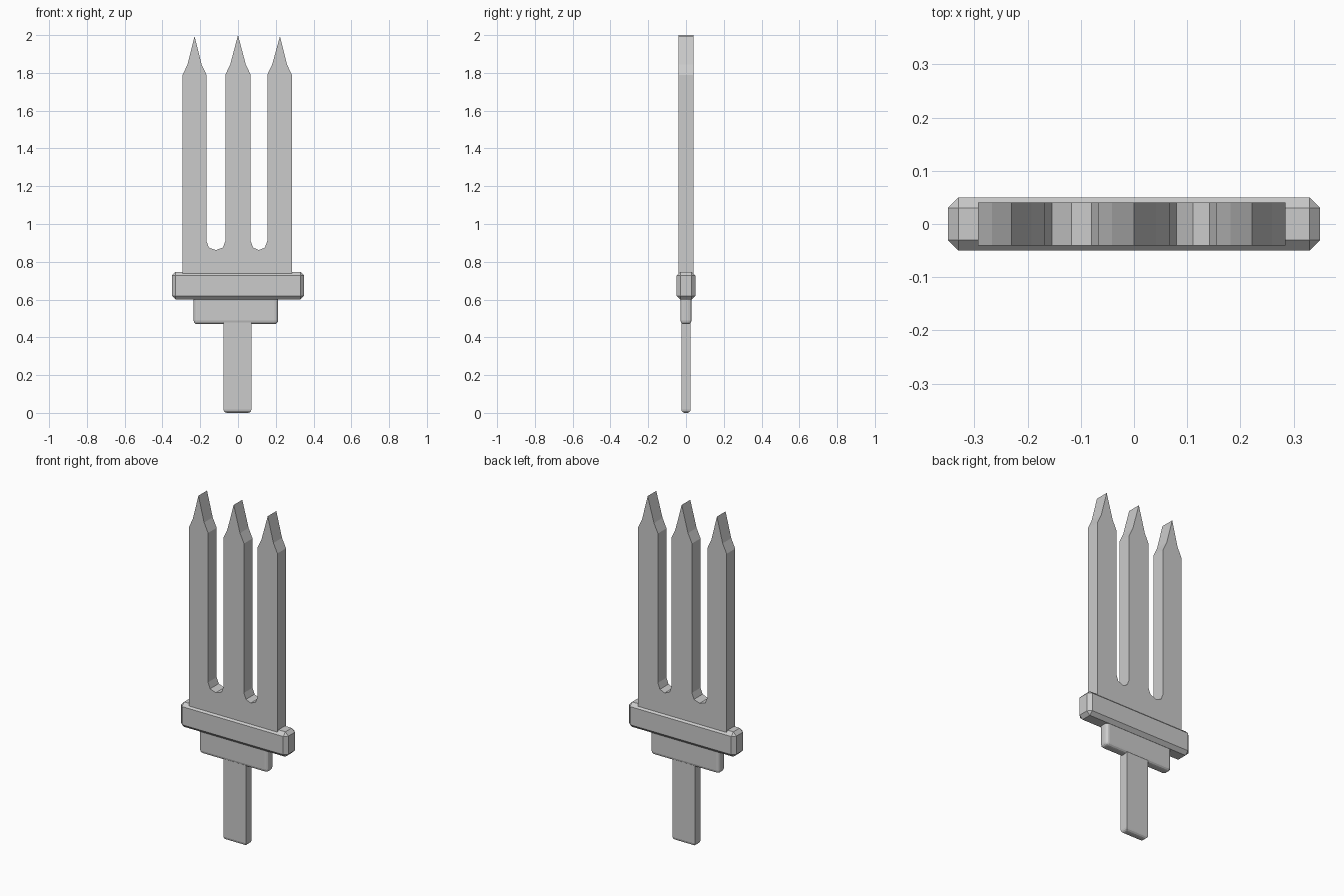
import bpy, bmesh

if "Cube" in bpy.data.objects:
    bpy.data.objects.remove(bpy.data.objects["Cube"])


def finish(name, bm):
    bmesh.ops.recalc_face_normals(bm, faces=bm.faces[:])
    mesh = bpy.data.meshes.new(name)
    bm.to_mesh(mesh)
    bm.free()
    obj = bpy.data.objects.new(name, mesh)
    bpy.context.collection.objects.link(obj)
    return obj


def block(name, x0, x1, half_y, z0, z1, bevel, segments, pick=lambda e: True):
    """Box between the given limits with the picked edges bevelled."""
    bm = bmesh.new()
    bmesh.ops.create_cube(bm, size=1)
    for v in bm.verts:
        v.co.x = x1 if v.co.x > 0 else x0
        v.co.y = half_y if v.co.y > 0 else -half_y
        v.co.z = z1 if v.co.z > 0 else z0
    edges = [e for e in bm.edges if pick([v.co.z for v in e.verts])]
    bmesh.ops.bevel(bm, geom=edges, offset=bevel, segments=segments,
                    profile=0.5, affect='EDGES')
    return finish(name, bm)


# Three-pronged blade: one outline, extruded front to back
tines = [(-0.293, -0.23, -0.167, 1.993),
         (-0.067, 0.0, 0.067, 2.0),
         (0.155, 0.222, 0.285, 1.993)]
outline = [(tines[0][0], 0.735)]
for i, (left, tip, right, top) in enumerate(tines):
    outline += [(left, 1.79), (left + 0.026, 1.845), (tip, top),
                (right - 0.026, 1.845), (right, 1.79)]
    if i < 2:  # rounded slot floor up to the next tine
        nxt = tines[i + 1][0]
        outline += [(right, 0.91), (right + 0.013, 0.875),
                    ((right + nxt) / 2, 0.862), (nxt - 0.013, 0.875), (nxt, 0.91)]
outline.append((tines[2][2], 0.735))

bm = bmesh.new()
face = bm.faces.new([bm.verts.new((x, -0.04, z)) for x, z in outline])
ext = bmesh.ops.extrude_face_region(bm, geom=[face], use_keep_orig=True)
bmesh.ops.translate(bm, vec=(0, 0.08, 0),
                    verts=[g for g in ext['geom'] if isinstance(g, bmesh.types.BMVert)])
finish("three_prong_blade", bm)

# Chamfered crossguard
block("crossguard", -0.35, 0.35, 0.05, 0.60, 0.747, 0.02, 1)

# Rounded collar below the guard, open-edged at the top where it meets it
block("collar", -0.235, 0.212, 0.029, 0.47, 0.605, 0.018, 3,
      lambda z: min(z) < 0.5)

# Flat handle with a rounded lower end
block("handle", -0.077, 0.071, 0.025, 0.0, 0.48, 0.018, 3,
      lambda z: max(z) < 0.1)
